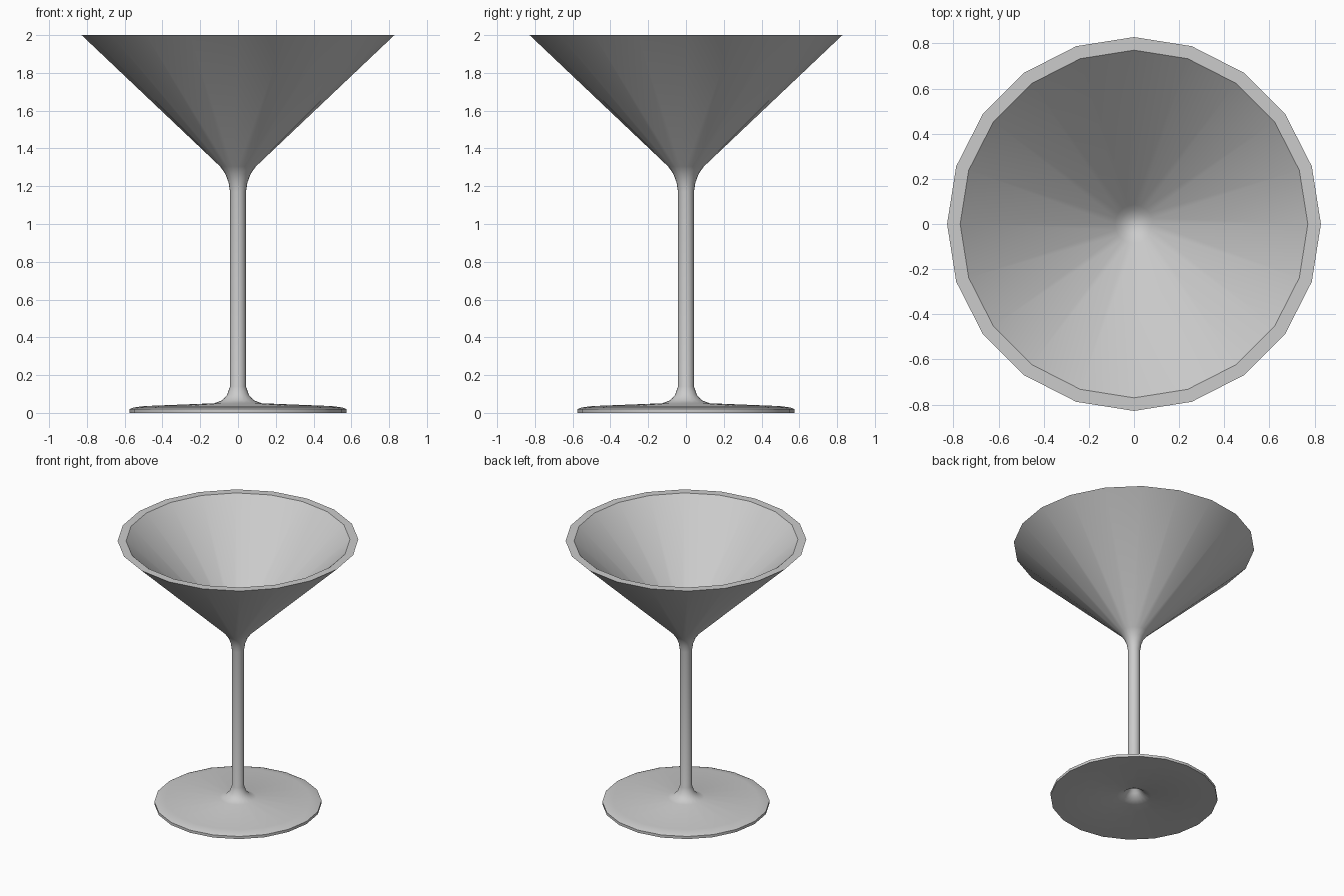
import bpy, bmesh, math
from mathutils import Vector

if "Cube" in bpy.data.objects:
    bpy.data.objects.remove(bpy.data.objects["Cube"])

SIDES = 20

# Closed half profile (radius, height): underside, foot, stem, outer bowl, inner bowl
underside = [(0, 0.11), (0.02, 0.1), (0.045, 0.062), (0.075, 0.032),
             (0.12, 0.016), (0.5, 0.003), (0.575, 0)]
foot = [(0.575, 0.02), (0.555, 0.028), (0.5, 0.036), (0.125, 0.051),
        (0.085, 0.066), (0.058, 0.095), (0.042, 0.14)]
stem = [(0.042, 1.17), (0.05, 1.22), (0.067, 1.265), (0.095, 1.305)]
bowl = [(0.828, 2), (0.77, 2), (0.085, 1.346), (0.06, 1.325), (0.03, 1.31), (0, 1.305)]
profile = underside + foot + stem + bowl

# Revolve the profile around z
bm = bmesh.new()
verts = [bm.verts.new((r, 0, z)) for r, z in profile]
edges = [bm.edges.new(pair) for pair in zip(verts, verts[1:])]
bmesh.ops.spin(bm, geom=verts + edges, cent=(0, 0, 0), axis=Vector((0, 0, 1)),
               angle=math.tau, steps=SIDES)
bmesh.ops.remove_doubles(bm, verts=bm.verts[:], dist=0.0005)
bmesh.ops.recalc_face_normals(bm, faces=bm.faces[:])

mesh = bpy.data.meshes.new("cocktail_glass")
bm.to_mesh(mesh)
bm.free()
glass = bpy.data.objects.new("cocktail_glass", mesh)
bpy.context.collection.objects.link(glass)

# Smooth sides, sharp rim and foot edge
bpy.context.view_layer.objects.active = glass
glass.select_set(True)
bpy.ops.object.shade_smooth_by_angle(angle=math.radians(40))
